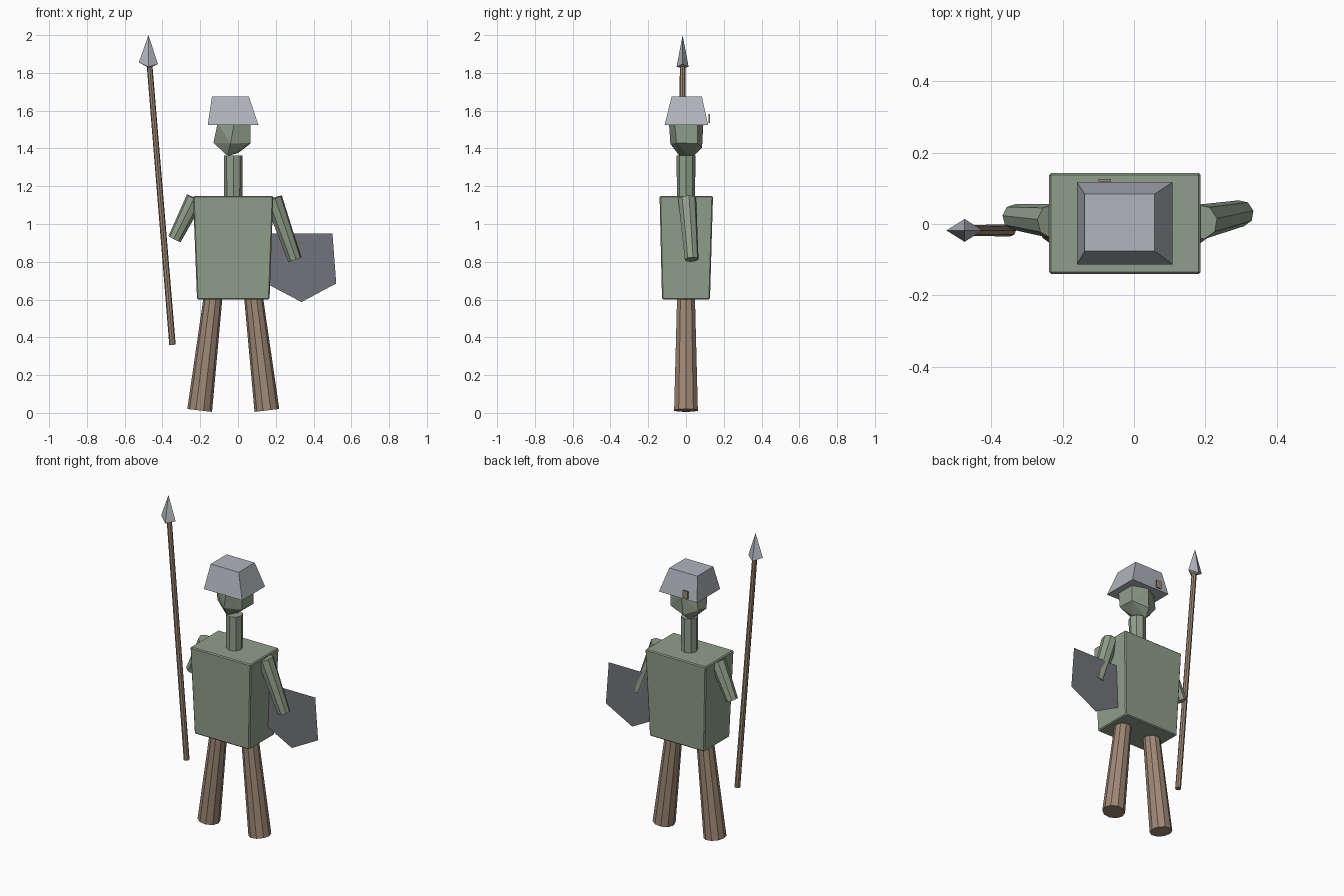
import bpy, bmesh
from mathutils import Vector

if "Cube" in bpy.data.objects:
    bpy.data.objects.remove(bpy.data.objects["Cube"])


def material(name, rgb):
    lin = [((c / 255 + 0.055) / 1.055) ** 2.4 for c in rgb]
    m = bpy.data.materials.new(name)
    m.diffuse_color = (*lin, 1)
    m.use_nodes = True
    m.node_tree.nodes["Principled BSDF"].inputs["Base Color"].default_value = m.diffuse_color
    return m


GREEN = material("sage green", (144, 159, 138))
BROWN = material("wood brown", (158, 136, 117))
STEEL = material("light steel", (176, 181, 188))
DARK = material("dark steel", (114, 116, 122))


def finish(bm, name, mat):
    me = bpy.data.meshes.new(name)
    bm.to_mesh(me)
    bm.free()
    me.materials.append(mat)
    ob = bpy.data.objects.new(name, me)
    bpy.context.collection.objects.link(ob)
    return ob


def limb(name, bottom, top, r_bottom, r_top, mat, sides=10):
    """Tapered flat-sided cylinder between two points."""
    a, b = Vector(bottom), Vector(top)
    bm = bmesh.new()
    bmesh.ops.create_cone(bm, cap_ends=True, segments=sides, radius1=r_bottom,
                          radius2=r_top, depth=(b - a).length)
    rot = (b - a).to_track_quat('Z', 'Y').to_matrix()
    bmesh.ops.rotate(bm, verts=bm.verts, matrix=rot)
    bmesh.ops.translate(bm, verts=bm.verts, vec=(a + b) / 2)
    return finish(bm, name, mat)


def hull(name, points, mat):
    """Convex faceted solid around a few points."""
    bm = bmesh.new()
    for p in points:
        bm.verts.new(p)
    res = bmesh.ops.convex_hull(bm, input=bm.verts)
    loose = [v for v in res["geom_interior"] if isinstance(v, bmesh.types.BMVert)]
    bmesh.ops.delete(bm, geom=loose, context='VERTS')
    bmesh.ops.dissolve_limit(bm, angle_limit=0.01, verts=bm.verts, edges=bm.edges)
    bmesh.ops.recalc_face_normals(bm, faces=bm.faces)
    return finish(bm, name, mat)


def frustum(name, low, high, mat):
    """Box tapering between two rectangles (x0, x1, y0, y1, z)."""
    pts = [(x, y, r[4]) for r in (low, high) for x in r[:2] for y in r[2:4]]
    return hull(name, pts, mat)


# Torso with slightly softened edges
torso = frustum("torso", (-0.217, 0.167, -0.127, 0.127, 0.60),
                (-0.238, 0.187, -0.14, 0.143, 1.148), GREEN)
bev = torso.modifiers.new("soft_edges", 'BEVEL')
bev.width = 0.006
bev.segments = 1

# Legs, mirrored about the torso centre line
for side, name in ((-1, "left_leg"), (1, "right_leg")):
    cx = -0.025
    limb(name, (cx + side * 0.178, 0, 0.013), (cx + side * 0.104, 0, 0.64),
         0.066, 0.049, BROWN)

# Arms
limb("left_arm", (-0.336, 0.02, 0.92), (-0.228, 0.008, 1.135), 0.036, 0.048, GREEN, 8)
limb("right_arm", (0.300, 0.03, 0.812), (0.187, 0.006, 1.135), 0.037, 0.049, GREEN, 8)

# Neck
limb("neck", (-0.025, 0, 1.14), (-0.025, 0, 1.362), 0.048, 0.05, GREEN, 8)

# Faceted head
hull("head", [
    (-0.055, -0.035, 1.36), (-0.055, 0.04, 1.36), (0.0, 0.0, 1.375),
    (-0.13, -0.02, 1.43), (-0.04, -0.083, 1.425), (0.065, -0.05, 1.43),
    (0.065, 0.06, 1.425), (-0.04, 0.085, 1.405), (-0.12, 0.05, 1.44),
    (-0.108, -0.06, 1.535), (-0.02, -0.09, 1.535), (0.067, -0.06, 1.535),
    (0.067, 0.06, 1.535), (-0.03, 0.092, 1.535), (-0.105, 0.05, 1.535)], GREEN)

# Helmet and the small tab behind it
frustum("helmet", (-0.16, 0.108, -0.113, 0.117, 1.525),
        (-0.138, 0.058, -0.076, 0.084, 1.675), STEEL)
frustum("helmet_tab", (-0.10, -0.065, 0.119, 0.126, 1.535),
        (-0.10, -0.065, 0.119, 0.126, 1.582), BROWN)

# Spear
limb("spear_shaft", (-0.347, -0.018, 0.36), (-0.469, -0.018, 1.85),
     0.017, 0.015, BROWN, 8)
hull("spear_head", [
    (-0.474, -0.018, 2.0), (-0.525, -0.018, 1.856), (-0.424, -0.018, 1.847),
    (-0.474, -0.05, 1.832), (-0.474, 0.014, 1.832), (-0.47, -0.018, 1.825)], STEEL)

# Flat five-sided shield
bm = bmesh.new()
outline = [(0.172, 0.95), (0.15, 0.685), (0.336, 0.587), (0.52, 0.685), (0.50, 0.95)]
bm.faces.new([bm.verts.new((x, 0.058, z)) for x, z in outline])
finish(bm, "shield", DARK)
